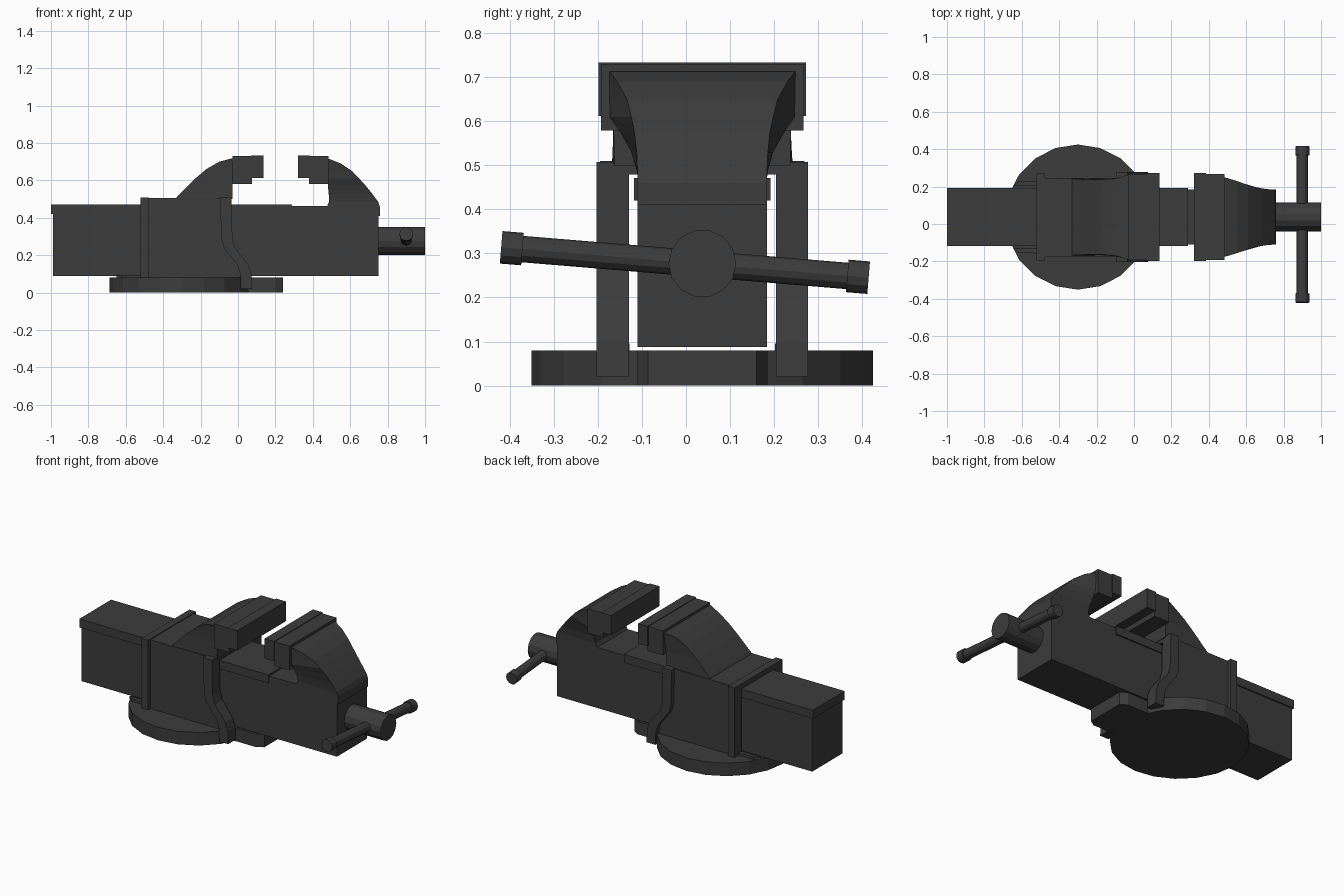
import bpy, bmesh, math
from mathutils import Vector

if "Cube" in bpy.data.objects:
    bpy.data.objects.remove(bpy.data.objects["Cube"])

CY = 0.037  # centre line of the vise in y
iron = bpy.data.materials.new("dark_iron")
iron.diffuse_color = (0.045, 0.045, 0.045, 1)
iron.use_nodes = True
iron.node_tree.nodes["Principled BSDF"].inputs["Base Color"].default_value = iron.diffuse_color


def make(name, verts, faces):
    mesh = bpy.data.meshes.new(name)
    mesh.from_pydata(verts, [], faces)
    bm = bmesh.new()
    bm.from_mesh(mesh)
    bmesh.ops.recalc_face_normals(bm, faces=bm.faces)
    bm.to_mesh(mesh)
    bm.free()
    mesh.materials.append(iron)
    ob = bpy.data.objects.new(name, mesh)
    bpy.context.collection.objects.link(ob)
    return ob


def rings(name, loops):
    """Skin a stack of equally sized vertex loops and cap both ends."""
    n = len(loops[0])
    verts = [v for loop in loops for v in loop]
    faces = [tuple(range(n)), tuple(range(len(verts) - n, len(verts)))]
    for k in range(len(loops) - 1):
        for i in range(n):
            j = (i + 1) % n
            faces.append((k*n + i, k*n + j, k*n + n + j, k*n + n + i))
    return make(name, verts, faces)


def side_prism(name, profile, y0, y1):
    """Extrude an xz profile along y; y is measured from the centre line."""
    return rings(name, [[(x, CY + y, z) for x, z in profile] for y in (y0, y1)])


def box(name, x0, x1, y0, y1, z0, z1):
    return side_prism(name, [(x0, z0), (x1, z0), (x1, z1), (x0, z1)], y0, y1)


def jaw_neck(name, levels):
    """Level: z, inner x, outer x, half width at inner side, at outer side."""
    return rings(name, [[(xi, CY - wi, z), (xi, CY + wi, z), (xo, CY + wo, z), (xo, CY - wo, z)]
                        for z, xi, xo, wi, wo in levels])


def cylinder(name, a, b, r, sides):
    a, b = Vector(a), Vector(b)
    q = (b - a).to_track_quat('Z', 'Y')
    loops = []
    for c in (a, b):
        loops.append([c + q @ Vector((r*math.cos(t), r*math.sin(t), 0))
                      for t in (2*math.pi*i/sides for i in range(sides))])
    return rings(name, loops)


# Base disc and its front lug
cylinder("base_disc", (-0.30, CY, 0), (-0.30, CY, 0.08), 0.388, 20)
lug = [(-0.1, -0.148), (0.2, -0.148), (0.24, -0.123), (0.24, 0.123), (0.2, 0.148), (-0.1, 0.148)]
rings("base_lug", [[(x, CY + y, z) for x, y in lug] for z in (0.0, 0.08)])

# Sliding bar with its top rail
box("slide_bar", -0.99, 0.752, -0.147, 0.147, 0.088, 0.462)
box("slide_rail", -1.0, 0.29, -0.155, 0.155, 0.42, 0.472)

# Hollow housing: mirrored walls, rear and front collars, small feet
curve = [(-0.095, 0.508), (-0.09, 0.29), (-0.075, 0.24), (-0.005, 0.15), (0.012, 0.10), (0.015, 0.02)]
collar = curve + [(x + 0.06, z) for x, z in reversed(curve)]
wall = [(-0.5, 0.08), (-0.5, 0.505), (-0.07, 0.505)] + [(x + 0.03, z) for x, z in curve[1:5]] + [(0.04, 0.08)]
foot = [(-0.65, 0.165), (-0.62, 0.19), (-0.5, 0.195), (-0.5, 0.165)]
for side, s in (("left", -1), ("right", 1)):
    side_prism("housing_wall_" + side, wall, s*0.167, s*0.21)
    side_prism("front_collar_" + side, collar, s*0.167, s*0.24)
    box("rear_collar_" + side, -0.52, -0.476, s*0.167, s*0.232, 0.08, 0.51)
    rings("housing_foot_" + side, [[(x, CY + s*y, z) for x, y in foot] for z in (0.078, 0.095)])
box("housing_roof", -0.5, -0.05, -0.21, 0.21, 0.48, 0.505)
box("front_collar_top", -0.095, -0.035, -0.24, 0.24, 0.48, 0.508)
box("rear_collar_top", -0.52, -0.476, -0.232, 0.232, 0.48, 0.51)

# Fixed jaw
jaw_neck("fixed_jaw_neck", [
    (0.50, -0.03, -0.335, 0.200, 0.207), (0.52, -0.03, -0.32, 0.200, 0.204),
    (0.60, -0.03, -0.24, 0.202, 0.200), (0.66, -0.03, -0.17, 0.212, 0.200),
    (0.70, -0.03, -0.10, 0.222, 0.206), (0.716, -0.03, -0.04, 0.226, 0.224)])
box("fixed_jaw_block", -0.03, 0.075, -0.23, 0.23, 0.58, 0.73)
box("fixed_jaw_plate", 0.07, 0.135, -0.236, 0.236, 0.612, 0.734)

# Moving jaw, flaring from the slide width up to the jaw width
jaw_neck("moving_jaw_neck", [
    (0.41, 0.485, 0.758, 0.147, 0.147), (0.46, 0.475, 0.758, 0.147, 0.147),
    (0.485, 0.487, 0.75, 0.148, 0.147), (0.53, 0.485, 0.717, 0.161, 0.149),
    (0.575, 0.48, 0.68, 0.186, 0.154), (0.61, 0.48, 0.648, 0.211, 0.161),
    (0.65, 0.48, 0.61, 0.212, 0.171), (0.69, 0.48, 0.55, 0.212, 0.193),
    (0.714, 0.48, 0.49, 0.212, 0.211)])
box("moving_jaw_block", 0.38, 0.485, -0.23, 0.23, 0.58, 0.73)
box("moving_jaw_plate", 0.32, 0.385, -0.236, 0.236, 0.612, 0.734)

# Screw head and tilted handle with end knobs
cylinder("screw_head", (0.74, CY, 0.277), (1.0, CY, 0.277), 0.077, 14)
left, right = Vector((0.9, -0.42, 0.314)), Vector((0.9, 0.415, 0.245))
cylinder("handle_bar", left, right, 0.03, 12)
cylinder("handle_knob_left", left, left.lerp(right, 0.058), 0.037, 12)
cylinder("handle_knob_right", right, right.lerp(left, 0.058), 0.037, 12)
